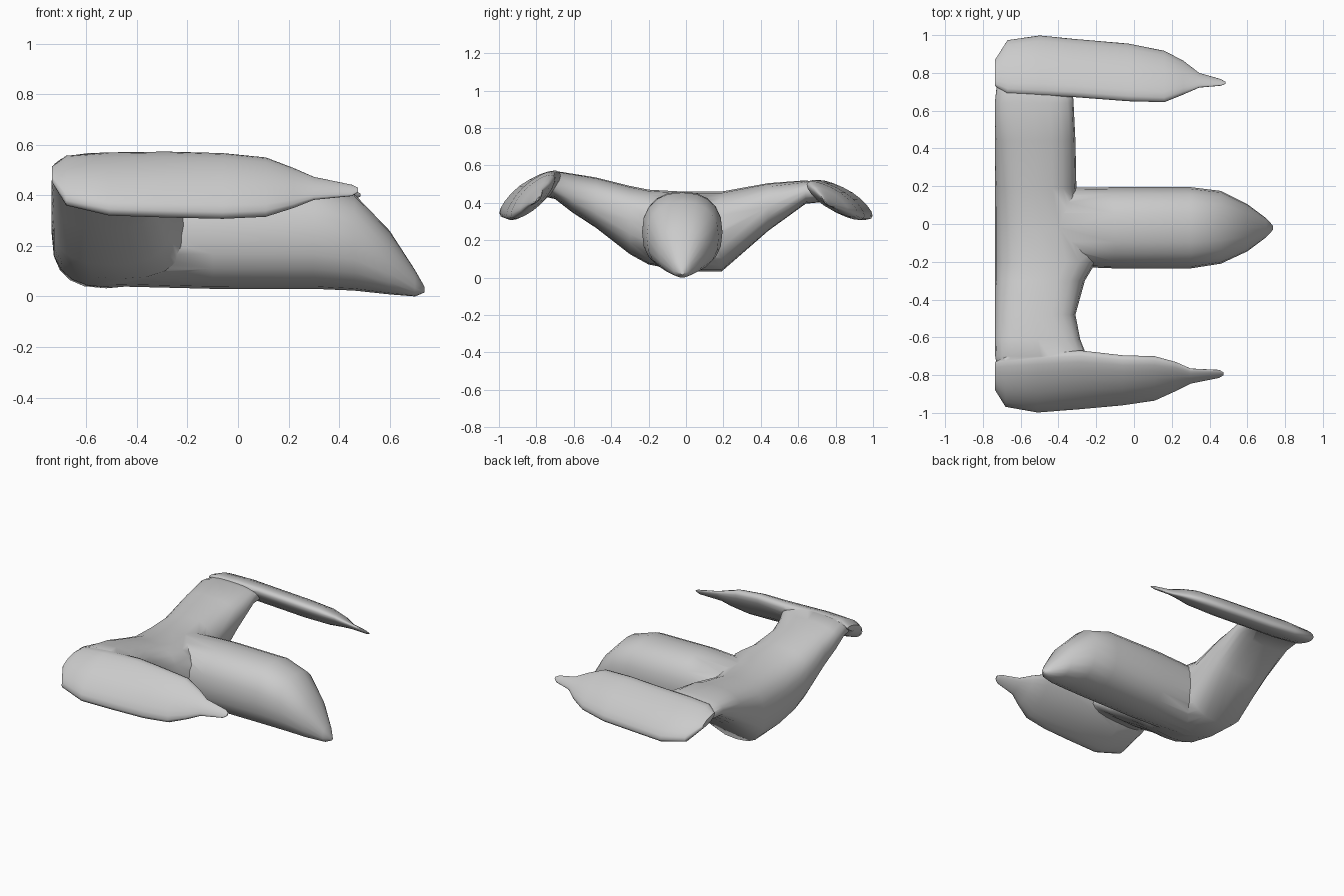
import bpy, bmesh
from math import cos, sin, pi, radians

SIDES = 20


def power(v, n):
    """Signed power that squares off a circle slightly."""
    return (abs(v) ** (2 / n)) * (1 if v >= 0 else -1)


def loft(name, rings):
    """Skin a list of closed rings and cap both ends."""
    bm = bmesh.new()
    loops = [[bm.verts.new(p) for p in ring] for ring in rings]
    for a, b in zip(loops, loops[1:]):
        for i in range(SIDES):
            j = (i + 1) % SIDES
            bm.faces.new((a[i], a[j], b[j], b[i]))
    bm.faces.new(loops[0])
    bm.faces.new(loops[-1])
    bmesh.ops.recalc_face_normals(bm, faces=bm.faces[:])
    mesh = bpy.data.meshes.new(name)
    bm.to_mesh(mesh)
    bm.free()
    obj = bpy.data.objects.new(name, mesh)
    bpy.context.collection.objects.link(obj)
    return obj


def section(u0, u1, z0, z1, n=2.5, phase=pi / 2, shear=1):
    """Closed section filling a box; a phase below 90 degrees leans it over."""
    pts = []
    for i in range(SIDES):
        t = 2 * pi * i / SIDES
        u = (u0 + u1) / 2 + (u1 - u0) / 2 * power(cos(t), n)
        z = (z0 + z1) / 2 + (z1 - z0) / 2 * shear * power(cos(t - phase), n)
        pts.append((u, z))
    return pts


def along_x(stations, **kw):
    return [[(x, u, z) for u, z in section(*s, **kw)] for x, *s in stations]


# Central fuselage: x, y range, z range
fuselage = loft("fuselage", along_x([
    (-0.50, -0.22, 0.19, 0.04, 0.44),
    (-0.10, -0.235, 0.195, 0.03, 0.46),
    (0.30, -0.235, 0.195, 0.03, 0.455),
    (0.46, -0.21, 0.175, 0.023, 0.405),
    (0.60, -0.145, 0.105, 0.008, 0.26),
    (0.70, -0.07, 0.03, 0.0, 0.105),
    (0.737, -0.03, -0.01, 0.015, 0.04),
], n=2.3))

# Raised cross wing: y, x range, z range
wing = loft("wing", [[(u, y, z) for u, z in section(*s, n=2.6)] for y, *s in [
    (-0.79, -0.72, -0.25, 0.44, 0.53),
    (-0.70, -0.735, -0.25, 0.42, 0.57),
    (-0.61, -0.737, -0.285, 0.35, 0.556),
    (-0.48, -0.737, -0.31, 0.265, 0.535),
    (-0.30, -0.737, -0.26, 0.125, 0.49),
    (-0.20, -0.737, -0.20, 0.07, 0.47),
    (-0.02, -0.737, -0.25, 0.035, 0.46),
    (0.19, -0.737, -0.305, 0.032, 0.46),
    (0.44, -0.737, -0.31, 0.25, 0.505),
    (0.64, -0.737, -0.32, 0.395, 0.52),
    (0.79, -0.72, -0.33, 0.41, 0.49),
]])

# Tilted side pods: x, y range, z range
pod_near = loft("near_pod", along_x([
    (-0.735, -0.88, -0.73, 0.45, 0.515),
    (-0.68, -0.968, -0.70, 0.36, 0.557),
    (-0.51, -0.998, -0.68, 0.32, 0.57),
    (-0.28, -0.98, -0.67, 0.312, 0.573),
    (-0.06, -0.96, -0.695, 0.307, 0.567),
    (0.11, -0.935, -0.70, 0.315, 0.55),
    (0.22, -0.885, -0.73, 0.35, 0.508),
    (0.30, -0.845, -0.765, 0.382, 0.473),
    (0.45, -0.815, -0.772, 0.397, 0.442),
    (0.475, -0.80, -0.785, 0.412, 0.43),
], n=2.1, phase=radians(38)))

pod_far = loft("far_pod", along_x([
    (-0.735, 0.73, 0.87, 0.42, 0.48),
    (-0.67, 0.69, 0.973, 0.345, 0.512),
    (-0.50, 0.68, 0.998, 0.31, 0.522),
    (-0.32, 0.672, 0.98, 0.308, 0.522),
    (-0.03, 0.65, 0.955, 0.308, 0.522),
    (0.16, 0.645, 0.917, 0.325, 0.515),
    (0.26, 0.685, 0.865, 0.35, 0.48),
    (0.345, 0.722, 0.80, 0.375, 0.44),
    (0.46, 0.732, 0.767, 0.383, 0.42),
    (0.485, 0.742, 0.752, 0.395, 0.407),
], n=2.1, phase=radians(38), shear=-1))

# Fuse everything into one continuous smooth hull
for part in (wing, pod_near, pod_far):
    mod = fuselage.modifiers.new("fuse_" + part.name, "BOOLEAN")
    mod.operation = "UNION"
    mod.solver = "EXACT"
    mod.object = part
bpy.context.view_layer.objects.active = fuselage
fuselage.select_set(True)
for mod in list(fuselage.modifiers):
    bpy.ops.object.modifier_apply(modifier=mod.name)
for part in (wing, pod_near, pod_far):
    bpy.data.objects.remove(part)
fuselage.name = "flyer_hull"
bpy.ops.object.shade_smooth_by_angle(angle=radians(50))
